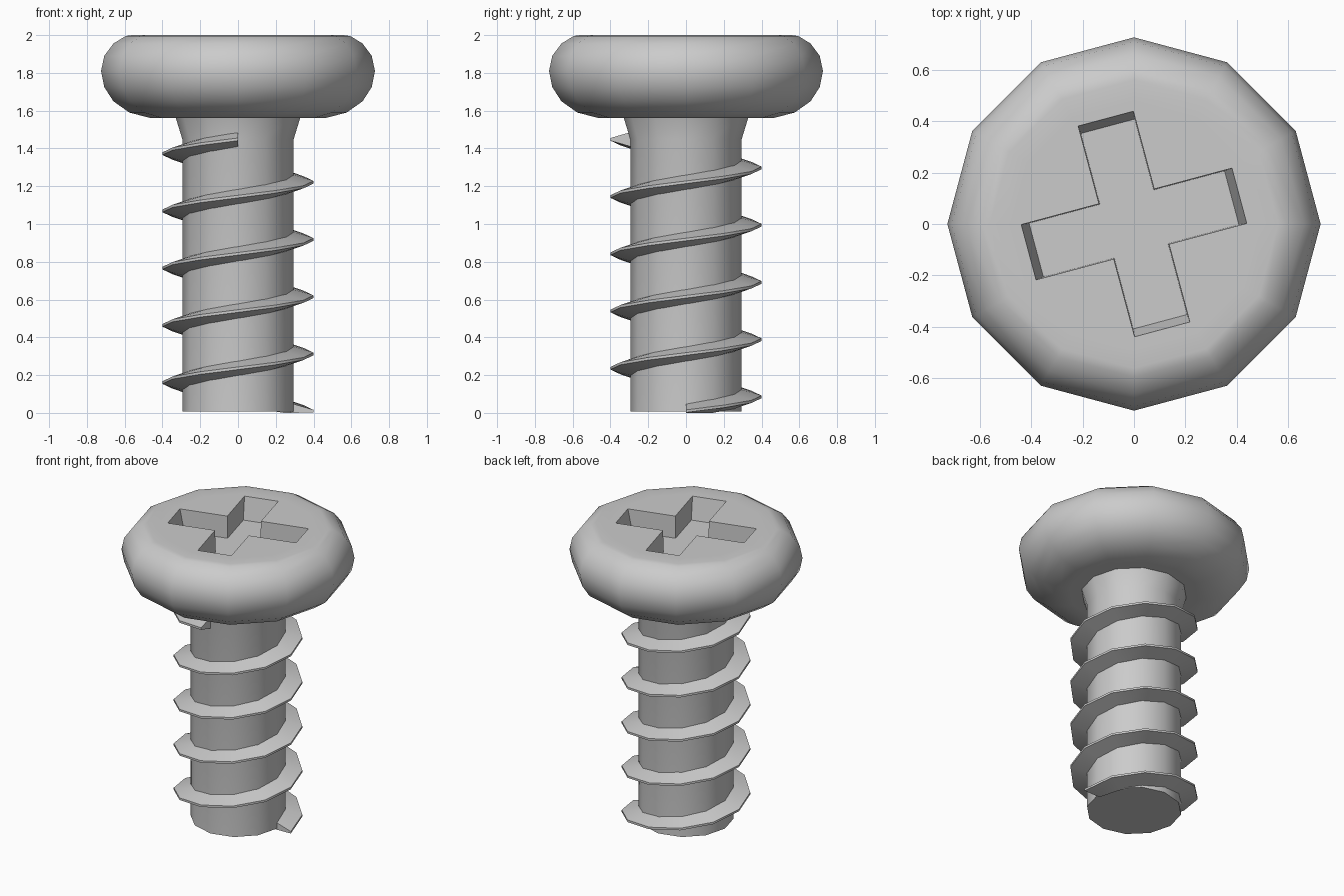
import bpy, bmesh
from math import sin, cos, pi, radians

if "Cube" in bpy.data.objects:
    bpy.data.objects.remove(bpy.data.objects["Cube"])

SIDES = 12


def make(name, verts, faces, smooth=40):
    me = bpy.data.meshes.new(name)
    me.from_pydata(verts, [], faces)
    bm = bmesh.new()
    bm.from_mesh(me)
    bmesh.ops.recalc_face_normals(bm, faces=bm.faces)
    bm.to_mesh(me)
    bm.free()
    ob = bpy.data.objects.new(name, me)
    bpy.context.collection.objects.link(ob)
    shade(ob, smooth)
    return ob


def shade(ob, angle):
    bpy.ops.object.select_all(action='DESELECT')
    ob.select_set(True)
    bpy.context.view_layer.objects.active = ob
    bpy.ops.object.shade_smooth_by_angle(angle=radians(angle))


def loft(name, rings, smooth=40):
    """Skin a list of equal closed loops and cap both ends."""
    n = len(rings[0])
    verts = [v for ring in rings for v in ring]
    faces = [(i * n + j, i * n + (j + 1) % n,
              (i + 1) * n + (j + 1) % n, (i + 1) * n + j)
             for i in range(len(rings) - 1) for j in range(n)]
    last = (len(rings) - 1) * n
    faces += [tuple(range(n)), tuple(range(last, last + n))]
    return make(name, verts, faces, smooth)


def circle(r, z):
    return [(r * cos(2 * pi * i / SIDES), r * sin(2 * pi * i / SIDES), z)
            for i in range(SIDES)]


# shank with flared neck
loft("shank", [circle(r, z) for r, z in
               [(0.295, 0.008), (0.295, 1.45), (0.335, 1.58)]])

# rounded head
head_profile = [(0.40, 1.56), (0.46, 1.56), (0.575, 1.59), (0.66, 1.65),
                (0.708, 1.725), (0.725, 1.81), (0.708, 1.89), (0.66, 1.955),
                (0.595, 1.995), (0.56, 2.0), (0.48, 2.0)]
head = loft("head", [circle(r, z) for r, z in head_profile])


# cross recess, slightly tapered, turned 15 degrees
def cross(arm, half, z):
    pts = []
    for k in range(4):
        a = radians(15 + 90 * k)
        for u, v in [(arm, -half), (arm, half), (half, half)]:
            pts.append((u * cos(a) - v * sin(a), u * sin(a) + v * cos(a), z))
    return pts


cutter = loft("recess_cutter", [cross(0.393, 0.108, 1.85),
                                cross(0.434, 0.112, 2.05)])
cutter.hide_render = True
mod = head.modifiers.new("recess", 'BOOLEAN')
mod.operation = 'DIFFERENCE'
mod.solver = 'EXACT'
mod.object = cutter
bpy.context.view_layer.objects.active = head
bpy.ops.object.modifier_apply(modifier=mod.name)
bpy.data.objects.remove(cutter)
shade(head, 40)

# helical thread: 4.75 turns, flattened where it meets the bottom
PITCH = 0.303
section = [(0.28, -0.042), (0.40, -0.007), (0.40, 0.007), (0.28, 0.042)]
rings = []
for i in range(int(4.75 * SIDES) + 1):
    a = 2 * pi * i / SIDES
    zc = 0.009 + PITCH * i / SIDES
    rings.append([(r * cos(a), r * sin(a), max(0.0, zc + dz))
                  for r, dz in section])
loft("thread", rings, 35)
